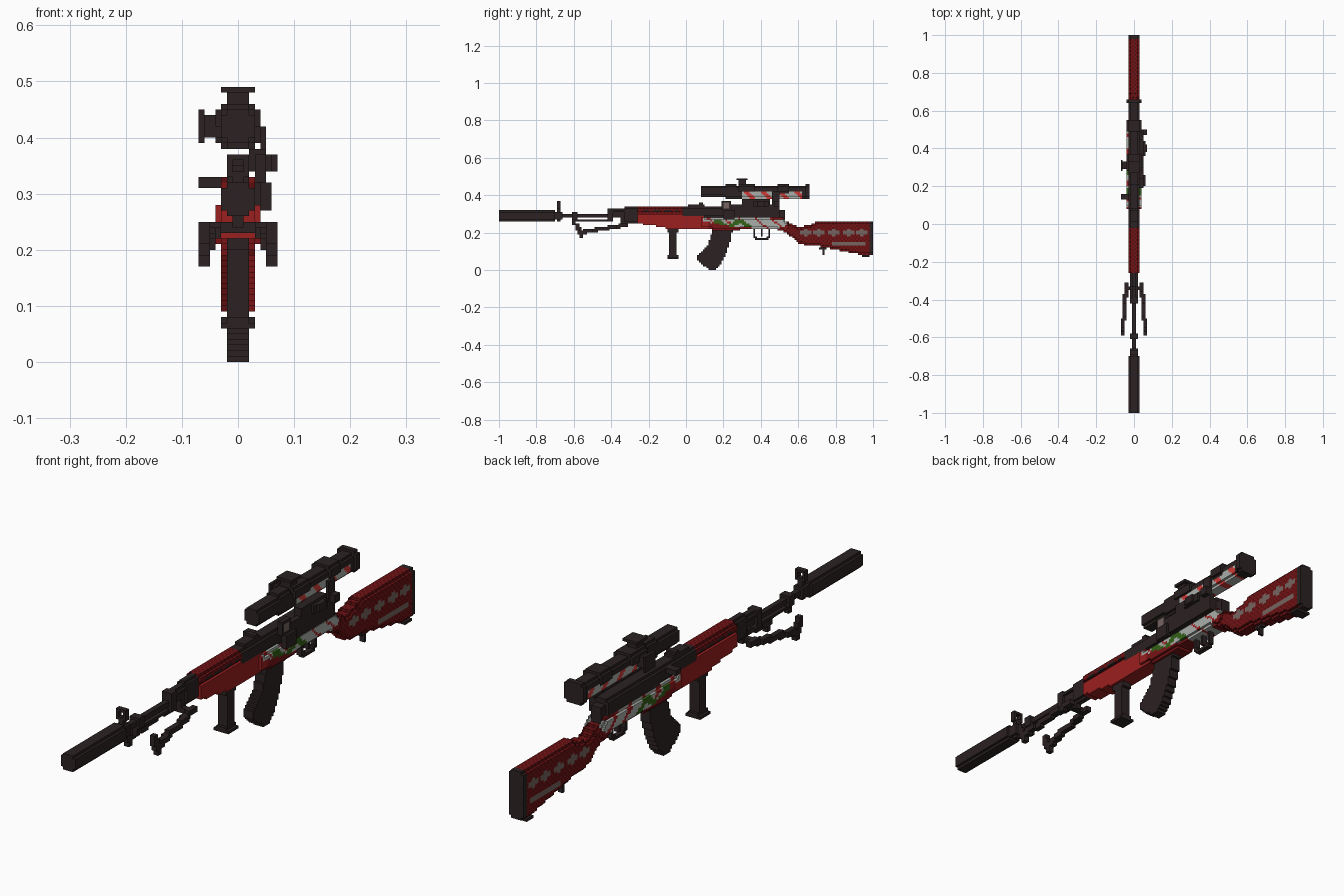
import bpy, bmesh, math
from mathutils import Vector

if "Cube" in bpy.data.objects:
    bpy.data.objects.remove(bpy.data.objects["Cube"])

V = 0.01  # voxel size: the model is made of small cubes
COLOURS = {
    "near_black": (0.025, 0.016, 0.016), "red": (0.33, 0.014, 0.014),
    "mid_red": (0.19, 0.007, 0.008), "deep_red": (0.105, 0.004, 0.005),
    "off_white": (0.40, 0.43, 0.40), "leaf_green": (0.032, 0.12, 0.008),
    "warm_grey": (0.18, 0.13, 0.115), "bright_red": (0.62, 0.04, 0.035)}
NAMES = list(COLOURS)
MATS = []
for n, c in COLOURS.items():
    m = bpy.data.materials.new(n)
    m.diffuse_color = (*c, 1)
    m.use_nodes = True
    m.node_tree.nodes["Principled BSDF"].inputs["Base Color"].default_value = m.diffuse_color
    MATS.append(m)

grid = {}  # cell -> (part name, colour)


def put(part, x, y, z, col):
    grid[x, y, z] = (part, col(x, y, z) if callable(col) else col)


def box(part, xs, ys, zs, col="near_black", cut=0):
    """Block of voxels; cut removes stepped corners along y."""
    for x in range(*xs):
        for z in range(*zs):
            dx = min(x - xs[0], xs[1] - 1 - x)
            dz = min(z - zs[0], zs[1] - 1 - z)
            if dx + dz < cut:
                continue
            for y in range(*ys):
                put(part, x, y, z, col)


def inside(p, poly):
    r = False
    for (a, b), (c, d) in zip(poly, poly[1:] + poly[:1]):
        if (b > p[1]) != (d > p[1]) and p[0] < a + (p[1] - b) * (c - a) / (d - b):
            r = not r
    return r


def profile(part, half, poly, col="near_black", hole=None, soft=False):
    """Side outline (y, z) filled with voxels; soft drops the sharp outer edges."""
    ys, zs = [p[0] for p in poly], [p[1] for p in poly]
    cells = {(y, z) for y in range(math.floor(min(ys)), math.ceil(max(ys)))
             for z in range(math.floor(min(zs)), math.ceil(max(zs)))
             if inside((y + .5, z + .5), poly)
             and not (hole and inside((y + .5, z + .5), hole))}
    for y, z in cells:
        edge = (y, z + 1) not in cells or (y, z - 1) not in cells
        h = half - 1 if soft and edge else half
        for x in range(-h, h):
            put(part, x, y, z, col)


def bar(part, a, b, col="near_black"):
    """Two-voxel-thick sloping bar, mirrored in x."""
    a, b = Vector(a), Vector(b)
    n = int((b - a).length * 2)
    for i in range(n + 1):
        p = a.lerp(b, i / n)
        x0, y0, z0 = (round(c) for c in p)
        for x in (x0 - 1, x0):
            for y in (y0 - 1, y0):
                for z in (z0 - 1, z0):
                    put(part, x, y, z, col)
                    put(part, -1 - x, y, z, col)


# --- colour rules ---
PAINT = [(6, 27), (10, 28), (53, 27.4), (55, 24), (48, 22), (38, 22.3), (26, 23), (15, 25)]


def forend_colour(x, y, z):
    if y >= 9 and inside((y + .5, z + .5), PAINT):
        wave = 24.5 + 1.5 * math.sin(y * 0.5)
        if 14 < y < 35 and abs(z + .5 - wave) < 1.4:
            return "leaf_green"
        # red flecks between the white patches, more of them on the left side
        if math.sin(y * 0.75 + z * 0.9) > (0.6 if x < 0 else 0.88):
            return "red"
        return "off_white"
    return "red" if y < 12 else "mid_red"


def butt_colour(x, y, z):
    for c in (64, 71, 79, 87, 94):
        if ((y + .5 - c) / 2.7) ** 2 + ((z + .5 - 20) / 1.7) ** 2 < 1:
            return "warm_grey"
    if 78 <= y < 96 and 13 <= z < 15:
        return "warm_grey"
    return "mid_red" if (x + y + z) % 2 else "deep_red"


def guard_colour(x, y, z):
    if -23 <= y < -4 and 31 <= z < 32 and y % 6 < 4:
        return "near_black"
    return "deep_red" if (x + y + z) % 2 else "mid_red"


def scope_colour(x, y, z):
    if 30 <= y < 62 and z < 42:
        return "bright_red" if (y + z) % 9 < 3 else "off_white"
    return "near_black"


# --- muzzle and barrel ---
box("suppressor", (-3, 3), (-100, -70), (26, 32), cut=1)
box("barrel", (-1, 1), (-70, -26), (28, 30))
box("cleaning_rod", (-1, 1), (-60, -40), (26, 27))
box("front_sight", (-2, 2), (-70, -66), (27, 31))
box("front_sight", (-1, 1), (-69, -67), (26, 33))
for xs, zs in (((-2, 2), (33, 34)), ((-2, 2), (36, 37)), ((-2, -1), (34, 36)), ((1, 2), (34, 36))):
    box("front_sight", xs, (-69, -67), zs)
box("barrel_lug", (-2, 2), (-61, -58), (27, 31))
box("barrel_lug", (-1, 1), (-61, -59), (24, 27))
box("gas_block", (-2, 2), (-42, -39), (26, 33))
box("gas_tube", (-2, 2), (-39, -26), (30, 33), cut=1)
box("handguard_cap", (-2, 2), (-33, -26), (25, 34), cut=1)

# --- folded bipod ---
box("bipod_bar", (-5, 5), (-35, -33), (23, 25))
box("bipod_bar", (-1, 1), (-35, -32), (23, 28))
bar("bipod_leg", (4, -32, 24), (6, -57, 20))
bar("bipod_foot", (6, -58, 24), (6, -56, 18))

# --- foregrip ---
box("foregrip", (-2, 2), (-9, -5), (7, 21))
box("foregrip_base", (-3, 3), (-10, -4), (6, 7))
box("foregrip_base", (-2, 2), (-10, -4), (7, 8))
box("foregrip_mount", (-2, 2), (-10, -4), (20, 24))

# --- magazine ---
profile("magazine", 2, [(14, 24), (13.5, 19), (12, 14), (9, 10), (6, 7), (7, 4), (13, 0),
                        (16, 0), (19, 4), (22, 10), (24, 16), (25, 24)])

# --- wooden stock ---
profile("forend", 3, [(-26, 25), (-13, 23), (-8, 22), (8, 22), (8, 30), (-26, 30)], forend_colour)
profile("stock_body", 4, [(8, 22), (20, 21), (38, 22), (48, 22), (54, 20), (56, 24),
                          (52, 28), (12, 28), (8, 29)], forend_colour, soft=True)
box("upper_handguard", (-3, 3), (-26, -2), (30, 34), guard_colour, cut=1)
profile("butt", 3, [(50, 27), (54, 26), (60, 23), (66, 24), (70, 26), (98, 26), (98, 8), (92, 8.5),
                    (80, 11), (70, 13), (64, 13), (60, 14.5), (56, 18), (50, 22)],
        butt_colour, soft=True)
box("butt_plate", (-3, 3), (98, 100), (8, 26), cut=1)
box("butt_plate", (-3, 3), (94, 98), (7, 8))
box("sling_loop", (-1, 1), (73, 74), (8, 13))
box("sling_loop", (-1, 1), (71, 75), (11, 12))

# --- receiver ---
box("receiver", (-3, 3), (-2, 20), (28, 34), cut=1)
box("receiver", (-3, 3), (20, 50), (27, 34), cut=1)
box("receiver_tail", (-2, 2), (50, 53), (26, 32))
box("rear_sight", (-2, 2), (1, 10), (33, 35))
box("rear_sight", (-2, 2), (7, 9), (35, 36))
box("bolt_handle", (-7, -2), (13, 16), (31, 33))
profile("trigger_guard", 1, [(36, 23), (36, 18), (38, 15.6), (43, 15.6), (45, 18), (45, 23)],
        hole=[(37, 23), (37, 18), (39, 16.6), (42, 16.6), (44, 18), (44, 23)])
box("trigger", (-1, 1), (40, 41), (18, 23))

# --- side scope mount ---
box("mount_plate", (3, 5), (24, 50), (28, 35))
box("mount_arm", (2, 5), (30, 45), (34, 38))
box("mount_clamp", (4, 5), (46, 50), (35, 42))
box("mount_knob", (5, 7), (38, 42), (34, 37))
box("mount_knob", (5, 6), (36, 44), (33, 38), cut=1)
box("mount_lever", (5, 7), (47, 50), (34, 37))
box("mount_stop", (4, 6), (20, 26), (27, 32))
box("mount_tab", (3, 5), (19, 24), (32, 37))
box("mount_tab", (4, 5), (20, 23), (33, 36), "warm_grey")

# --- scope ---
box("scope_front", (-3, 3), (8, 32), (39, 45), cut=1)
box("scope_body", (-3, 3), (22, 64), (38, 45), scope_colour, cut=1)
box("scope_front_clamp", (-3, 3), (21, 27), (38, 46), cut=1)
box("scope_turret_block", (-4, 4), (28, 37), (42, 45))
box("scope_turret_block", (-3, 3), (28, 37), (42, 46))
box("scope_turret", (-2, 2), (28, 32), (46, 48))
box("scope_turret_cap", (-3, 3), (27, 33), (48, 49))
box("scope_side_turret", (-6, -3), (29, 33), (40, 44))
box("scope_side_cap", (-7, -6), (28, 34), (39, 45))
box("scope_ring", (-4, 4), (49, 55), (41, 46), cut=1)
box("scope_eyepiece", (-4, 4), (64, 66), (38, 46), cut=1)

# --- turn the voxels into one mesh per part, outer faces only ---
DIRS = []
for ax in range(3):
    for s in (0, 1):
        u, v = (ax + 1) % 3, (ax + 2) % 3
        loop = []
        for du, dv in ((0, 0), (1, 0), (1, 1), (0, 1)):
            q = [0, 0, 0]
            q[ax], q[u], q[v] = s, du, dv
            loop.append(q)
        step = [0, 0, 0]
        step[ax] = 2 * s - 1
        DIRS.append((step, loop if s else loop[::-1]))

parts = {}
for cell, (part, col) in grid.items():
    parts.setdefault(part, []).append((cell, col))

for part, cells in parts.items():
    bm, verts = bmesh.new(), {}
    used = sorted({c for _, c in cells})
    for cell, col in cells:
        for step, loop in DIRS:
            if tuple(a + b for a, b in zip(cell, step)) in grid:
                continue
            keys = [tuple(a + b for a, b in zip(cell, q)) for q in loop]
            for k in keys:
                if k not in verts:
                    verts[k] = bm.verts.new([c * V for c in k])
            bm.faces.new([verts[k] for k in keys]).material_index = used.index(col)
    mesh = bpy.data.meshes.new(part)
    bm.to_mesh(mesh)
    bm.free()
    for c in used:
        mesh.materials.append(MATS[NAMES.index(c)])
    bpy.context.collection.objects.link(bpy.data.objects.new(part, mesh))
